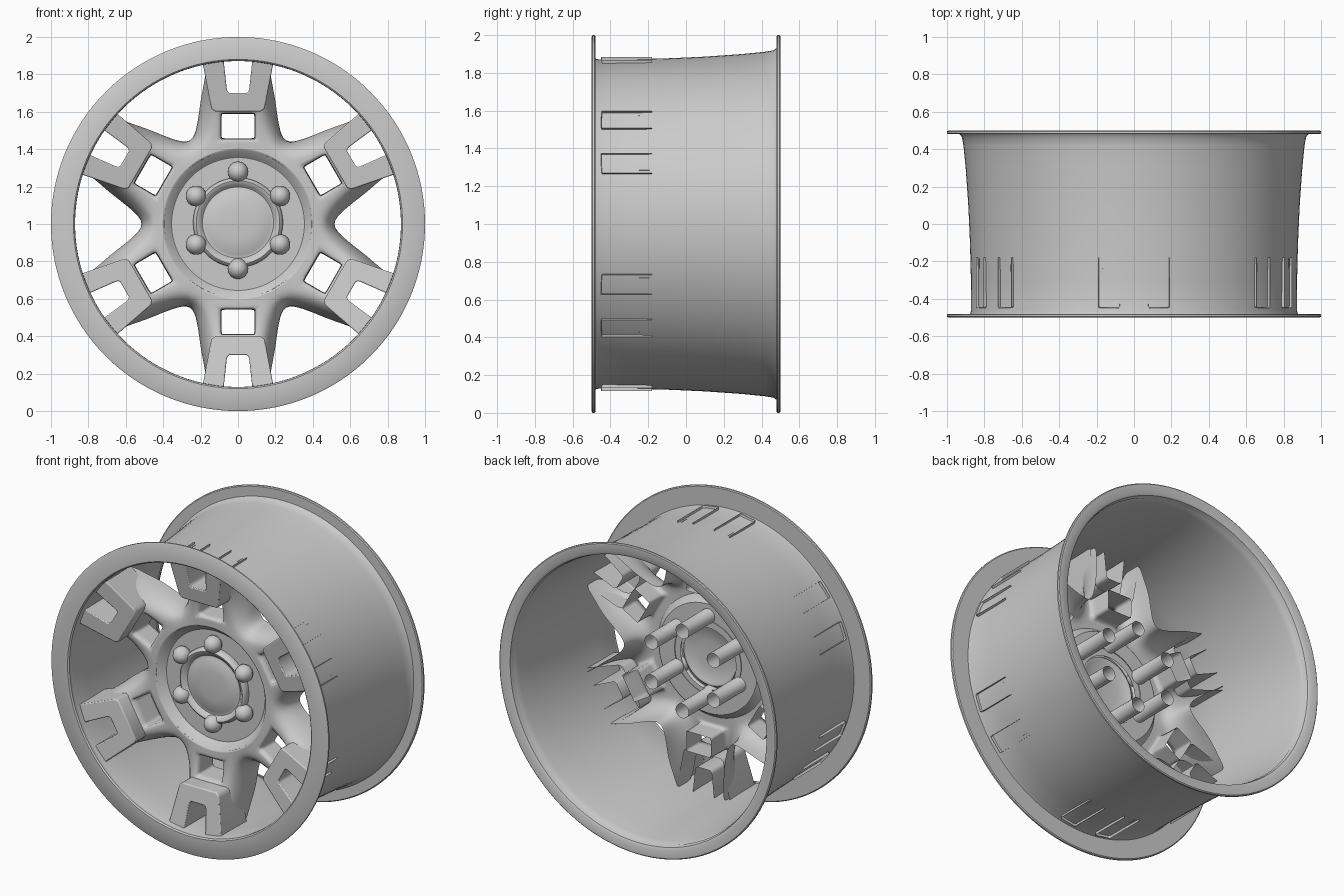
import bpy, bmesh, math

if "Cube" in bpy.data.objects:
    bpy.data.objects.remove(bpy.data.objects["Cube"])

CZ = 1.0  # axle height


def finish(name, bm, angle=35, recalc=True):
    bmesh.ops.remove_doubles(bm, verts=bm.verts, dist=0.0008)
    if recalc:
        bmesh.ops.recalc_face_normals(bm, faces=bm.faces)
    me = bpy.data.meshes.new(name)
    bm.to_mesh(me)
    bm.free()
    ob = bpy.data.objects.new(name, me)
    bpy.context.collection.objects.link(ob)
    bpy.ops.object.select_all(action='DESELECT')
    ob.select_set(True)
    bpy.context.view_layer.objects.active = ob
    bpy.ops.object.shade_smooth_by_angle(angle=math.radians(angle))
    return ob


def lathe(name, profile, n=96, cx=0.0, cz=CZ, angle=35):
    """Turn a (radius, y) profile round an axle parallel to y."""
    bm = bmesh.new()
    rings = []
    for r, y in profile:
        rings.append([bm.verts.new((cx + r * math.sin(2 * math.pi * i / n), y,
                                    cz + r * math.cos(2 * math.pi * i / n)))
                      for i in range(n if r > 0 else 1)])
    for a, b in zip(rings, rings[1:]):
        for i in range(n):
            j = (i + 1) % n
            q = [a[i % len(a)], a[j % len(a)], b[j % len(b)], b[i % len(b)]]
            bm.faces.new(list(dict.fromkeys(q)))
    return finish(name, bm, angle)


def place(u, r, y, a):
    """Spoke coordinates (across, outward, depth) to world."""
    return (u * math.cos(a) + r * math.sin(a), y,
            CZ - u * math.sin(a) + r * math.cos(a))


# Barrel with both flanges
lathe("rim_barrel", [(.872, -.475), (.872, -.492), (.88, -.5), (.992, -.5), (1, -.495),
                     (1, -.485), (.994, -.48), (.876, -.48), (.871, -.46), (.872, -.3),
                     (.877, -.1), (.886, .1), (.9, .3), (.912, .42), (.92, .465),
                     (.932, .48), (.994, .48), (1, .485), (1, .495), (.994, .5),
                     (.94, .5), (.925, .492), (.917, .465)], n=128)

# Recessed hub disc and centre cap
lathe("hub_disc", [(.403, -.283), (.395, -.28), (.362, -.235), (.355, -.23), (.2, -.23)])
lathe("center_cap", [(.24, -.225), (.24, -.25), (.235, -.265), (.223, -.274), (.21, -.27),
                     (.2, -.258), (.19, -.25), (.178, -.25), (.17, -.255), (.09, -.262),
                     (0, -.265)], cz=1.008)

# Lug nuts with long open sleeves behind
for k in range(6):
    a = math.radians(60 * k)
    lathe(f"lug_nut_{k + 1}", [(0, -.315), (.02, -.311), (.038, -.299), (.05, -.28),
                               (.055, -.258), (.054, -.245), (.047, -.235), (.047, .04)],
          n=24, cx=.259 * math.sin(a), cz=1.02 + .259 * math.cos(a))

# Spoke star: half a spoke as named points, mirrored and repeated six times
P = {
    "a0": (0, .40, -.28), "a1": (.09, .39, -.28), "a2": (.2, .3464, -.28),
    "b0": (0, .455, -.282), "b1": (.09, .455, -.282), "b2": (.2165, .375, -.275),
    "b3": (.242, .4192, -.2), "b4": (.245, .4244, -.1),
    "c1": (.09, .525, -.285), "c2": (.16, .5, -.285), "c3": (.212, .53, -.2),
    "c4": (.217, .53, -.1),
    "d0": (0, .59, -.3), "d1": (.09, .59, -.3), "d2": (.147, .6, -.3),
    "d3": (.197, .62, -.2), "d4": (.205, .62, -.1),
    "e0": (0, .64, -.32), "e1": (.09, .64, -.32), "e2": (.146, .67, -.32),
    "e3": (.188, .69, -.2), "e4": (.195, .69, -.11),
    "f2": (.158, .77, -.31), "f3": (.172, .78, -.2), "f4": (.176, .78, -.13),
    "g2": (.166, .86, -.30), "g3": (.168, .86, -.2), "g4": (.168, .86, -.15),
    # back rim of the window walls
    "wb0": (0, .458, -.13), "wb1": (.088, .458, -.13), "wc1": (.088, .525, -.13),
    "wd1": (.088, .588, -.13), "wd0": (0, .588, -.13),
}
FACES = ("a0 a1 b1 b0|a1 a2 b2 b1|b1 b2 c2 c1|c1 c2 d2 d1|d1 d2 e2 e1|d0 d1 e1 e0|"
         "b2 b3 c3 c2|b3 b4 c4 c3|c2 c3 d3 d2|c3 c4 d4 d3|d2 d3 e3 e2|d3 d4 e4 e3|"
         "e2 e3 f3 f2|e3 e4 f4 f3|f2 f3 g3 g2|f3 f4 g4 g3|"
         "b0 b1 wb1 wb0|b1 c1 wc1 wb1|c1 d1 wd1 wc1|d1 d0 wd0 wd1").split("|")
SHARP = {frozenset(s.split()) for s in
         ("b0 b1|b1 c1|c1 d1|d0 d1|b1 wb1|d1 wd1|wb0 wb1|wb1 wc1|wc1 wd1|wd0 wd1|"
          "a0 a1|a1 a2").split("|")}
bm = bmesh.new()
crease = bm.edges.layers.float.new("crease_edge")
for k in range(6):
    a = math.radians(60 * k)
    for s in (1, -1):
        V = {n: bm.verts.new(place(s * u, r, y, a)) for n, (u, r, y) in P.items()}
        for f in FACES:
            names = f.split()
            bm.faces.new([V[n] for n in (names if s > 0 else names[::-1])])
        for pair in SHARP:
            n1, n2 = pair
            e = bm.edges.get((V[n1], V[n2]))
            if e:
                e[crease] = .85
star = finish("spoke_star", bm, angle=180)
mod = star.modifiers.new("smooth", 'SUBSURF')
mod.levels = mod.render_levels = 2

# Raised U-shaped plates that run through the barrel, open at the back
half = [(.19, .867), (.146, .635), (.14, .615), (.122, .602)]
slot = [(.045, .70), (.056, .708), (.06, .722), (.078, .884)]
outline = (half + [(-u, r) for u, r in reversed(half)]
           + [(-u, r) for u, r in reversed(slot)] + slot)
bm = bmesh.new()
for k in range(6):
    a = math.radians(60 * k)
    front = [bm.verts.new(place(u, r, -.40 - .05 * (r - .6) / .28, a)) for u, r in outline]
    back = [bm.verts.new(place(u, r, -.18, a)) for u, r in outline]
    bm.faces.new(front)
    n = len(outline)
    for i in range(n):
        if i in (7, n - 1):      # tips stay open
            continue
        j = (i + 1) % n
        bm.faces.new((front[j], front[i], back[i], back[j]))
plates = finish("spoke_plates", bm, angle=40)
bev = plates.modifiers.new("soft_edge", 'BEVEL')
bev.width = .006
bev.segments = 2
bev.limit_method = 'ANGLE'
bev.angle_limit = math.radians(50)
